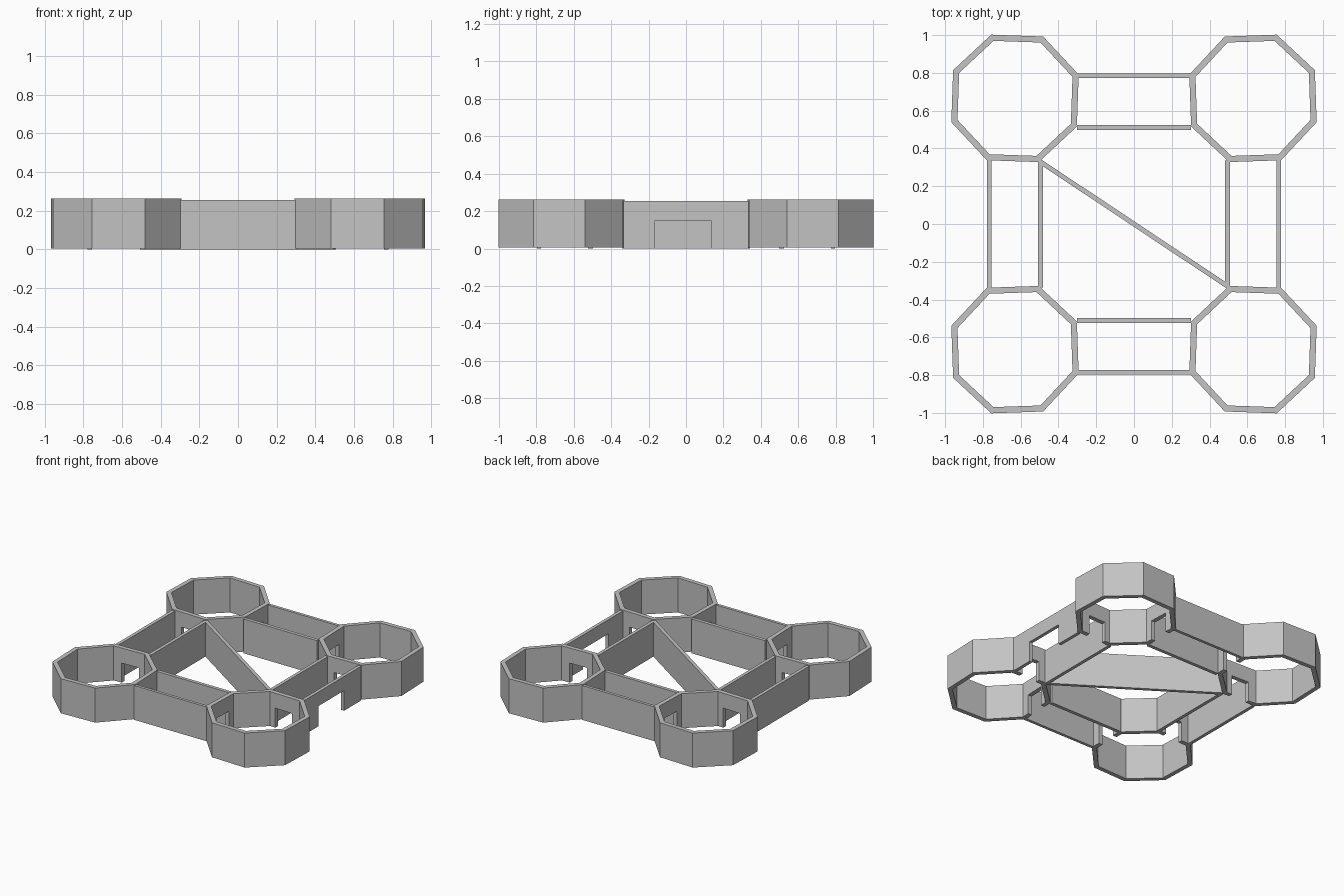
import bpy, bmesh
from math import radians, cos, sin, atan2, hypot
from mathutils import Matrix

cube = bpy.data.objects.get("Cube")
if cube:
    bpy.data.objects.remove(cube, do_unlink=True)

# One plain grey for the whole frame
grey = bpy.data.materials.new("plain grey")
grey.use_nodes = True
grey.diffuse_color = (0.55, 0.55, 0.55, 1)
grey.node_tree.nodes["Principled BSDF"].inputs["Base Color"].default_value = (0.55, 0.55, 0.55, 1)

RING_X, RING_Y = 0.63, 0.665
RING_R, RING_IN = 0.36, 0.325
BEAM_TOP = 0.255


def finish(name, bm):
    bmesh.ops.recalc_face_normals(bm, faces=bm.faces)
    mesh = bpy.data.meshes.new(name)
    bm.to_mesh(mesh)
    bm.free()
    mesh.materials.append(grey)
    obj = bpy.data.objects.new(name, mesh)
    bpy.context.collection.objects.link(obj)
    return obj


def box(name, centre, size, turn=0):
    bm = bmesh.new()
    m = Matrix.Translation(centre) @ Matrix.Rotation(turn, 4, 'Z') @ Matrix.Diagonal((*size, 1))
    bmesh.ops.create_cube(bm, size=1, matrix=m)
    return finish(name, bm)


def cut(obj, centre, size):
    cutter = box("cutter", centre, size)
    cutter.hide_render = True
    mod = obj.modifiers.new("notch", 'BOOLEAN')
    mod.operation = 'DIFFERENCE'
    mod.solver = 'EXACT'
    mod.object = cutter
    bpy.context.view_layer.objects.active = obj
    bpy.ops.object.modifier_apply(modifier=mod.name)
    bpy.data.objects.remove(cutter, do_unlink=True)


def ring(name, sx, sy):
    """Eight-sided wall, slightly turned and mirrored into its corner."""
    bm = bmesh.new()
    loops = []
    for r, z in ((RING_R, 0.005), (RING_R, 0.262), (RING_IN, 0.262), (RING_IN, 0.005)):
        angles = [radians(20.5 + 45 * k) for k in range(8)]
        loops.append([bm.verts.new((sx * (RING_X - r * cos(a)), sy * (RING_Y + r * sin(a)), z))
                      for a in angles])
    for i in range(4):
        a, b = loops[i], loops[(i + 1) % 4]
        for k in range(8):
            n = (k + 1) % 8
            bm.faces.new((a[k], a[n], b[n], b[k]))
    obj = finish(name, bm)
    # Wire notches that open into the two neighbouring channels
    cut(obj, (sx * 0.31, sy * 0.65, 0.05), (0.12, 0.14, 0.2))
    cut(obj, (sx * 0.63, sy * 0.35, 0.05), (0.14, 0.12, 0.2))


for sx, side in ((1, "left"), (-1, "right")):
    for sy, end in ((-1, "front"), (1, "back")):
        ring(f"{end}_{side}_ring", sx, sy)

# Cross beams at front and back
for sy, end in ((-1, "front"), (1, "back")):
    for place, y, t in (("outer", 0.785, 0.022), ("inner", 0.51, 0.026)):
        box(f"{end}_{place}_beam", (0, sy * y, BEAM_TOP / 2), (0.605, t, BEAM_TOP))

# Side beams
for sx, side in ((1, "left"), (-1, "right")):
    for place, x in (("outer", 0.767), ("inner", 0.495)):
        beam = box(f"{side}_{place}_beam", (sx * x, 0, BEAM_TOP / 2), (0.025, 0.67, BEAM_TOP))
        # Access opening in one outer beam
        if side == "left" and place == "outer":
            cut(beam, (x, -0.015, 0.05), (0.1, 0.3, 0.2))

# Diagonal brace
dx, dy = 1.0, -0.665
box("diagonal_brace", (0, 0, BEAM_TOP / 2), (hypot(dx, dy), 0.025, BEAM_TOP), atan2(dy, dx))
